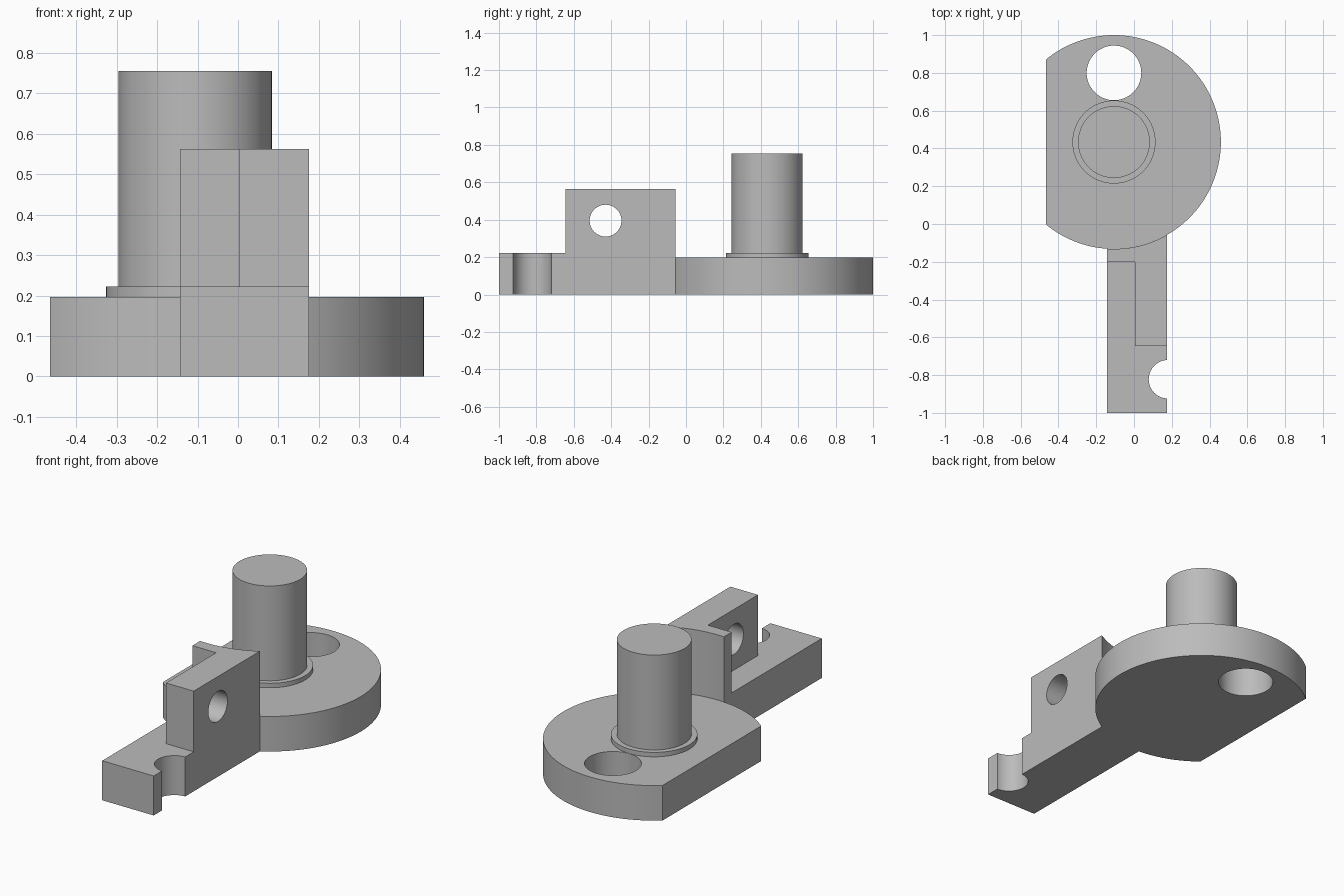
import bpy, bmesh, math

if "Cube" in bpy.data.objects:
    bpy.data.objects.remove(bpy.data.objects["Cube"])

mat = bpy.data.materials.new("plain grey")
mat.diffuse_color = (0.5, 0.5, 0.5, 1)
mat.use_nodes = True
mat.node_tree.nodes["Principled BSDF"].inputs["Base Color"].default_value = mat.diffuse_color

CX, CY, R = -0.106, 0.434, 0.566      # disc centre and radius
T, STEP, WALL = 0.197, 0.222, 0.563   # disc, arm and wall heights


def arc(cx, cy, r, a0=0.0, a1=2 * math.pi, n=96):
    closed = abs(a1 - a0 - 2 * math.pi) < 1e-6
    return [(cx + r * math.cos(a0 + (a1 - a0) * i / n),
             cy + r * math.sin(a0 + (a1 - a0) * i / n))
            for i in range(n if closed else n + 1)]


def prism(name, pts, lo, hi, along_x=False):
    """Extrude an outline along z, or a (y, z) outline along x."""
    def place(p, h):
        return (h, p[0], p[1]) if along_x else (p[0], p[1], h)
    bm = bmesh.new()
    a = [bm.verts.new(place(p, lo)) for p in pts]
    b = [bm.verts.new(place(p, hi)) for p in pts]
    bm.faces.new(a[::-1])
    bm.faces.new(b)
    for i in range(len(pts)):
        j = (i + 1) % len(pts)
        bm.faces.new((a[i], a[j], b[j], b[i]))
    bmesh.ops.recalc_face_normals(bm, faces=bm.faces)
    me = bpy.data.meshes.new(name)
    bm.to_mesh(me)
    bm.free()
    me.materials.append(mat)
    ob = bpy.data.objects.new(name, me)
    bpy.context.collection.objects.link(ob)
    return ob


def activate(ob):
    bpy.ops.object.select_all(action='DESELECT')
    ob.select_set(True)
    bpy.context.view_layer.objects.active = ob


def cut(ob, cutter):
    cutter.hide_render = True
    m = ob.modifiers.new("cut", 'BOOLEAN')
    m.operation, m.solver, m.object = 'DIFFERENCE', 'EXACT', cutter
    activate(ob)
    bpy.ops.object.modifier_apply(modifier=m.name)
    bpy.data.objects.remove(cutter, do_unlink=True)


# round base with a flat on the left and one through hole
flat = math.acos((-0.465 - CX) / R)
disc = prism("base_disc", arc(CX, CY, R, -flat, flat, 128), 0, T)
cut(disc, prism("disc_hole_cutter", arc(CX, 0.80, 0.1445), -0.1, 0.4))

# collar and pin
collar = prism("pin_collar", arc(CX, CY, 0.22), T, STEP)
pin = prism("pin", arc(CX, CY, 0.19), STEP, 0.755)

# arm whose back end follows the disc rim
X0, X1 = -0.144, 0.176
a0 = -math.acos((X1 - CX) / R)
a1 = -math.acos((X0 - CX) / R)
arm = prism("arm", [(X0, -1), (X1, -1)] + arc(CX, CY, R, a0, a1, 32), 0, WALL)
# lower step, leaving an L-shaped upright wall
cut(arm, prism("step_cutter", [(-1, -2), (1, -2), (1, -0.645), (0.004, -0.645),
                               (0.004, -0.2), (-1, -0.2)], STEP, 1))
# half-round notch and cross hole
cut(arm, prism("notch_cutter", arc(0.18, -0.822, 0.102), -0.1, 0.4))
cut(arm, prism("cross_hole_cutter", arc(-0.43, 0.395, 0.085), -0.1, 0.4, True))

for ob in (disc, collar, pin, arm):
    activate(ob)
    bpy.ops.object.shade_smooth_by_angle(angle=math.radians(30))
